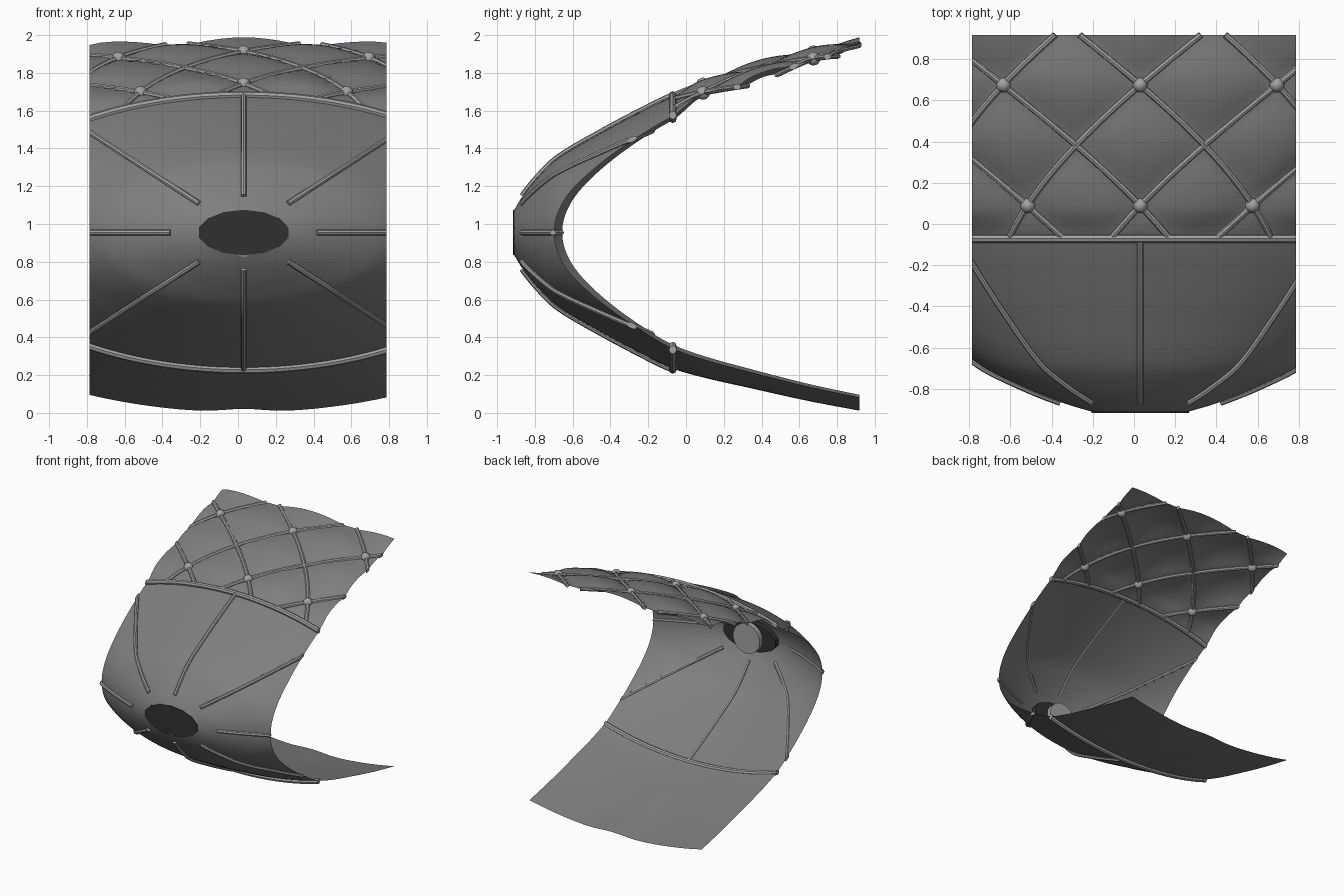
import bpy, bmesh, math
from mathutils import Vector

if "Cube" in bpy.data.objects:
    bpy.data.objects.remove(bpy.data.objects["Cube"])

CX, CZ, HALF, Y0, Y1 = 0.03, 0.955, 0.787, -0.912, 0.918
STEP = 0.355                      # angular spacing of the quilting
SPOKE = math.radians(37.5)        # diagonal spoke angle from vertical


def material(name, v):
    m = bpy.data.materials.new(name)
    m.diffuse_color = (v, v, v, 1)
    m.use_nodes = True
    m.node_tree.nodes["Principled BSDF"].inputs["Base Color"].default_value = m.diffuse_color
    return m


SHELL = material("mid grey", 0.21)
RIB = material("light grey", 0.36)
DARK = material("near black", 0.03)

# radius along the depth: shared nose, then separate top and bottom
NOSE = [(-0.912, 0.115), (-0.87, 0.185), (-0.79, 0.285), (-0.685, 0.388),
        (-0.455, 0.525), (-0.243, 0.638), (-0.085, 0.715)]
TOP = NOSE + [(0.09, 0.78), (0.365, 0.868), (0.675, 0.95), (0.92, 0.995)]
LOW = NOSE + [(0.09, 0.77), (0.34, 0.83), (0.65, 0.90), (0.92, 0.952)]


def interp(pts, y):
    """Smooth curve through the profile points."""
    n = len(pts)
    i = max(k for k in range(n - 1) if k == 0 or pts[k][0] <= y)

    def slope(k):
        a, b = pts[max(k - 1, 0)], pts[min(k + 1, n - 1)]
        return (b[1] - a[1]) / (b[0] - a[0])
    (ya, ra), (yb, rb) = pts[i], pts[i + 1]
    h = yb - ya
    u = (y - ya) / h
    return ((2*u**3 - 3*u*u + 1) * ra + (u**3 - 2*u*u + u) * h * slope(i)
            + (3*u*u - 2*u**3) * rb + (u**3 - u*u) * h * slope(i + 1))


def quilt_t(y):
    return (y - 0.09) / 0.585


def surface(phi, y, out=0.0):
    """Point on the shell; phi is measured from straight up."""
    c = math.cos(phi)
    w = min(max(c * 2 + 0.5, 0), 1)
    r = interp(LOW, y) * (1 - w) + interp(TOP, y) * w
    back = max(0.0, (y + 0.07) / 0.99)
    if c > 0.3 and back > 0:      # padded diamonds between the ribs
        t, p = quilt_t(y), phi / STEP
        s = abs(math.sin(math.pi * (t + p)) * math.sin(math.pi * (t - p)))
        r += 0.04 * s ** 0.6 * min(1, back * 8)
    r += out
    x, z = 2 * r * math.sin(phi), r * c
    if c > 0.3:                   # top flattens towards the back
        z += 0.05 * back * min(1, abs(x) / 0.8) ** 2
    elif c < -0.3:                # slight crease along the bottom
        z += 0.018 * back * math.exp(-(x / 0.15) ** 2)
    return Vector((CX + x, y, CZ + z))


def trim(bm, cap):
    """Slice the sides off flat."""
    for s in (-1, 1):
        res = bmesh.ops.bisect_plane(
            bm, geom=bm.verts[:] + bm.edges[:] + bm.faces[:], dist=1e-5,
            plane_co=(s * HALF, 0, 0), plane_no=(s, 0, 0), clear_outer=True)
        edges = [e for e in res["geom_cut"] if isinstance(e, bmesh.types.BMEdge)]
        if cap and edges:
            bmesh.ops.holes_fill(bm, edges=edges, sides=0)


def finish(bm, name, mat, angle=40):
    me = bpy.data.meshes.new(name)
    bm.to_mesh(me)
    bm.free()
    ob = bpy.data.objects.new(name, me)
    bpy.context.collection.objects.link(ob)
    me.materials.append(mat)
    bpy.ops.object.select_all(action='DESELECT')
    ob.select_set(True)
    bpy.context.view_layer.objects.active = ob
    bpy.ops.object.shade_smooth_by_angle(angle=math.radians(angle))
    return ob


def tube(bm, pts, rad, sides=8):
    """Round rib along a path, closed at both ends."""
    rings = []
    for i, p in enumerate(pts):
        d = (pts[min(i + 1, len(pts) - 1)] - pts[max(i - 1, 0)]).normalized()
        n = Vector((p.x - CX, 0, (p.z - CZ) * 2))
        n = (n - d * n.dot(d)).normalized()
        b = d.cross(n)
        rings.append([bm.verts.new(p + rad * (n * math.cos(a) + b * math.sin(a)))
                      for a in (2 * math.pi * k / sides for k in range(sides))])
    for r0, r1 in zip(rings, rings[1:]):
        for k in range(sides):
            j = (k + 1) % sides
            bm.faces.new((r0[k], r0[j], r1[j], r1[k]))
    bm.faces.new(rings[0][::-1])
    bm.faces.new(rings[-1])


def span(a, b, n):
    return [a + (b - a) * i / n for i in range(n + 1)]


# curved shell
bm = bmesh.new()
SEG = 200
rows = [[bm.verts.new(surface(2 * math.pi * k / SEG - math.pi, Y0 + (Y1 - Y0) * t ** 1.3))
         for k in range(SEG)] for t in span(0, 1, 76)]
for r0, r1 in zip(rows, rows[1:]):
    for k in range(SEG):
        j = (k + 1) % SEG
        bm.faces.new((r0[k], r0[j], r1[j], r1[k]))
bmesh.ops.recalc_face_normals(bm, faces=bm.faces[:])
trim(bm, False)
finish(bm, "shell", SHELL, 60)

# ribs radiating from the nose
bm = bmesh.new()
for phi in (0, SPOKE, math.pi / 2, math.pi - SPOKE, math.pi,
            SPOKE - math.pi, -math.pi / 2, -SPOKE):
    tube(bm, [surface(phi, y, 0.006) for y in span(-0.868, -0.07, 28)], 0.015)
trim(bm, True)
finish(bm, "radial_ribs", RIB)

# band behind the nose, above and below
bm = bmesh.new()
for mid in (0, math.pi):
    tube(bm, [surface(mid + a, -0.07, 0.006) for a in span(-0.75, 0.75, 40)], 0.021)
trim(bm, True)
finish(bm, "cross_band", RIB)

# diagonal quilting ribs on the top
bm = bmesh.new()
for k in range(-3, 4):
    for s in (-1, 1):
        ys = [y for y in span(-0.06, Y1, 32) if abs(STEP * (k + s * quilt_t(y))) < 0.7]
        if len(ys) > 2:
            tube(bm, [surface(STEP * (k + s * quilt_t(y)), y, 0.006) for y in ys], 0.016)
trim(bm, True)
finish(bm, "quilt_ribs", RIB)

# round studs on the crossings
bm = bmesh.new()
for y in (0.09, 0.675):
    for k in (-1, 0, 1):
        ball = bmesh.ops.create_uvsphere(bm, u_segments=16, v_segments=10, radius=0.036)
        bmesh.ops.translate(bm, verts=ball["verts"], vec=surface(STEP * k, y, 0.004))
finish(bm, "studs", RIB)


def disc(name, mat, rx, rz, ya, yb, z, sides):
    """Short plug facing forward."""
    bm = bmesh.new()
    loops = [[bm.verts.new((CX + rx * math.cos(a), y, z + rz * math.sin(a)))
              for a in (2 * math.pi * (k + 0.5) / sides for k in range(sides))]
             for y in (ya, yb)]
    for k in range(sides):
        j = (k + 1) % sides
        bm.faces.new((loops[0][k], loops[0][j], loops[1][j], loops[1][k]))
    bm.faces.new(loops[0])
    bm.faces.new(loops[1])
    bmesh.ops.recalc_face_normals(bm, faces=bm.faces[:])
    return finish(bm, name, mat)


# dark nose plug and the round button behind it
disc("nose_plug", DARK, 0.243, 0.12, -0.916, -0.87, CZ, 14)
disc("inner_button", RIB, 0.122, 0.122, -0.908, -0.83, 0.95, 24)
